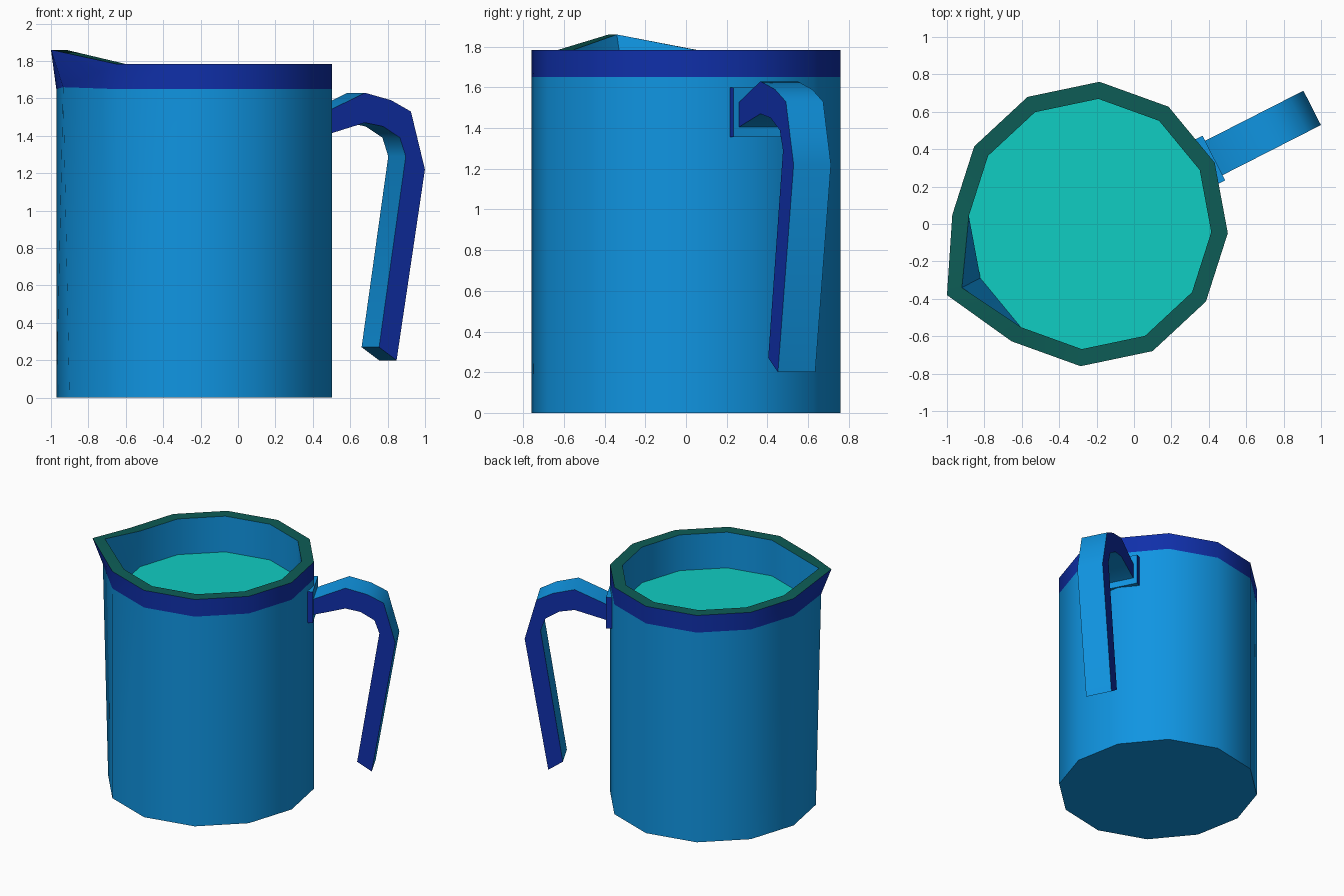
import bpy, bmesh, math
from mathutils import Vector

if "Cube" in bpy.data.objects:
    bpy.data.objects.remove(bpy.data.objects["Cube"])


def material(name, rgb):
    m = bpy.data.materials.new(name)
    m.diffuse_color = (*rgb, 1)
    m.use_nodes = True
    m.node_tree.nodes["Principled BSDF"].inputs["Base Color"].default_value = m.diffuse_color
    return m


BLUE = material("blue", (0.005, 0.30, 0.76))
NAVY = material("navy", (0.005, 0.029, 0.40))
TEAL = material("dark_teal", (0.004, 0.108, 0.092))
TURQ = material("turquoise", (0.005, 0.61, 0.54))

CX = -0.235                      # jug axis
ANG = math.radians(27)           # handle direction
D = Vector((math.cos(ANG), math.sin(ANG), 0))
N = Vector((-D.y, D.x, 0))
SPOUT = 7                        # ring index of the spout corner


def finish(bm, name, mats, angle):
    bmesh.ops.recalc_face_normals(bm, faces=bm.faces)
    me = bpy.data.meshes.new(name)
    bm.to_mesh(me)
    bm.free()
    ob = bpy.data.objects.new(name, me)
    bpy.context.collection.objects.link(ob)
    for m in mats:
        me.materials.append(m)
    bpy.ops.object.select_all(action='DESELECT')
    ob.select_set(True)
    bpy.context.view_layer.objects.active = ob
    bpy.ops.object.shade_smooth_by_angle(angle=math.radians(angle))
    return ob


def ring(bm, z, scale=1.0, spout=None):
    """Twelve-sided, slightly oval ring; the spout corner can be pulled out."""
    out = []
    for k in range(12):
        a = math.radians(-3.8 + 30 * k)
        r = (0.75 - 0.012 * math.cos(2 * a)) * scale
        p = (CX + r * math.cos(a), r * math.sin(a), z)
        if k == SPOUT and spout:
            p = spout
        out.append(bm.verts.new(p))
    return out


# Jug: outer wall, navy band, teal rim, inner wall
bm = bmesh.new()
rings = [ring(bm, 0),
         ring(bm, 1.65, 1, (-0.935, -0.345, 1.66)),
         ring(bm, 1.785, 1, (-1.0, -0.38, 1.86)),
         ring(bm, 1.785, 0.88, (-0.92, -0.34, 1.86)),
         ring(bm, 1.5, 0.88)]
for (lo, hi), mat in zip(zip(rings, rings[1:]), (0, 1, 2, 0)):
    for k in range(12):
        j = (k + 1) % 12
        f = bm.faces.new((lo[k], lo[j], hi[j], hi[k]))
        f.material_index = mat
bm.faces.new(rings[0])
bm.faces.new(rings[-1])
finish(bm, "jug_body", [BLUE, NAVY, TEAL], 40)

# Liquid surface
bm = bmesh.new()
bm.faces.new(ring(bm, 1.504, 0.881))
finish(bm, "liquid", [TURQ], 30)


def side_extrude(name, outline, t0, t1, angle):
    """Extrude an (outward, height) outline sideways; flat sides are navy."""
    bm = bmesh.new()
    rows = []
    for t in (t0, t1):
        rows.append([bm.verts.new(Vector((CX, 0, z)) + D * s + N * t)
                     for s, z in outline])
    n = len(outline)
    for k in range(n):
        j = (k + 1) % n
        bm.faces.new((rows[0][k], rows[0][j], rows[1][j], rows[1][k]))
    for row in rows:
        bm.faces.new(row).material_index = 1
    return finish(bm, name, [BLUE, NAVY], angle)


# Hooked handle, open at the bottom
outer = [(0.73, 1.52), (0.98, 1.63), (1.138, 1.59), (1.256, 1.53), (1.34, 1.22), (1.17, 0.20)]
inner = [(0.73, 1.40), (0.98, 1.47), (1.09, 1.45), (1.19, 1.39), (1.225, 1.29), (1.065, 0.27)]
side_extrude("handle", outer + inner[::-1], -0.089, 0.117, 52)

# Mounting plate between handle and wall
side_extrude("handle_plate", [(0.70, 1.355), (0.75, 1.355), (0.75, 1.60), (0.70, 1.60)],
             -0.12, 0.148, 30)
